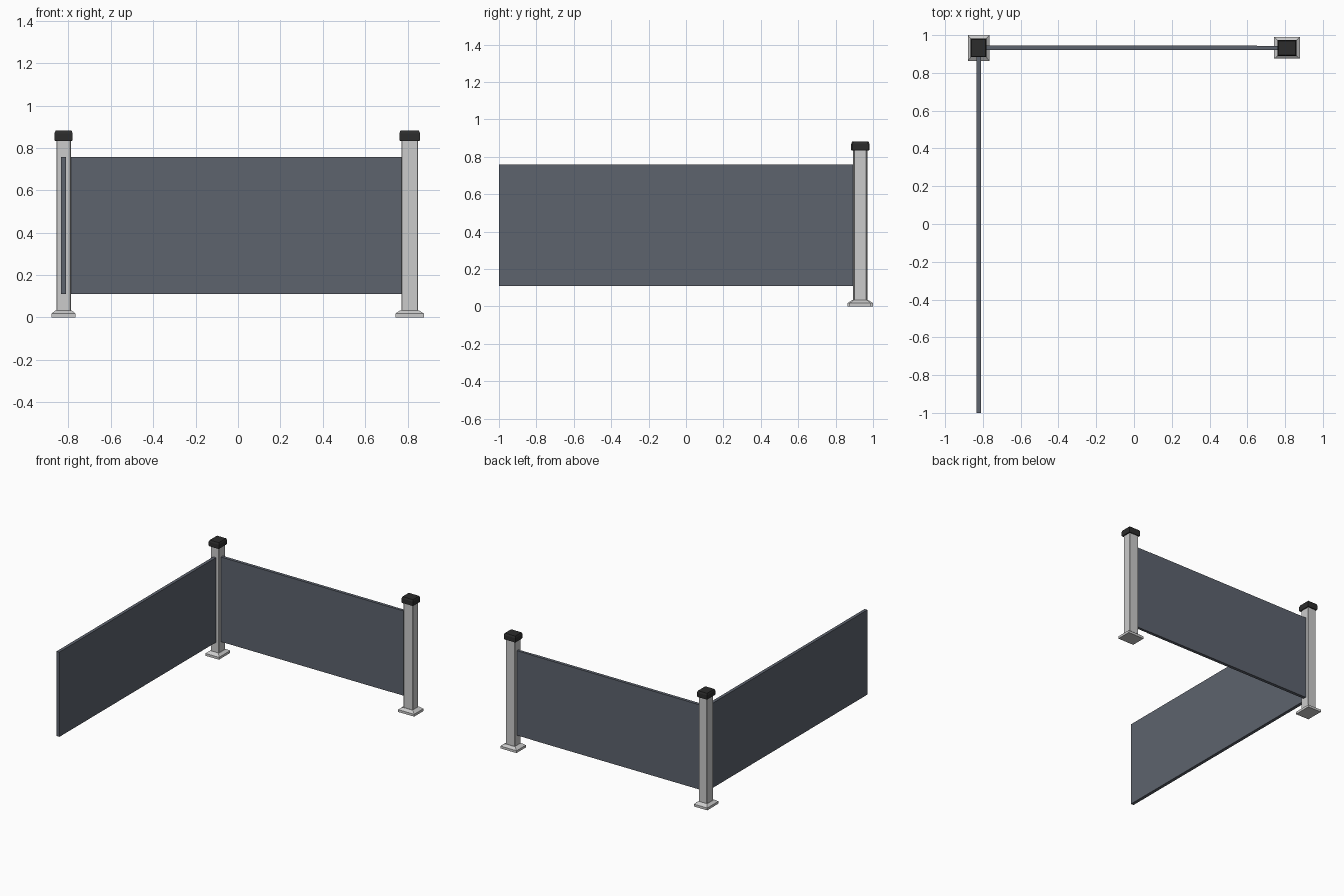
import bpy, bmesh

if "Cube" in bpy.data.objects:
    bpy.data.objects.remove(bpy.data.objects["Cube"])


def material(name, col):
    m = bpy.data.materials.new(name)
    m.diffuse_color = (*col, 1)
    m.use_nodes = True
    m.node_tree.nodes["Principled BSDF"].inputs["Base Color"].default_value = m.diffuse_color
    return m


slate = material("slate", (0.11, 0.125, 0.155))
black = material("black", (0.025, 0.025, 0.025))


def loft(name, loc, sections, mat=None):
    """Stack of rectangles (width x, depth y, height z), capped at both ends."""
    bm = bmesh.new()
    rings = []
    for w, d, z in sections:
        rings.append([bm.verts.new((sx * w / 2, sy * d / 2, z))
                      for sx, sy in ((-1, -1), (1, -1), (1, 1), (-1, 1))])
    bm.faces.new(rings[0][::-1])
    bm.faces.new(rings[-1])
    for a, b in zip(rings, rings[1:]):
        for i in range(4):
            j = (i + 1) % 4
            bm.faces.new((a[i], a[j], b[j], b[i]))
    me = bpy.data.meshes.new(name)
    bm.to_mesh(me)
    bm.free()
    ob = bpy.data.objects.new(name, me)
    ob.location = loc
    bpy.context.collection.objects.link(ob)
    if mat:
        me.materials.append(mat)
    return ob


def post(side, x, y, turned):
    def s(*secs):
        return [(d, w, z) if turned else (w, d, z) for w, d, z in secs]

    # square tube with softened corners
    shaft = loft(side + "_post", (x, y, 0), s((.068, .078, .01), (.068, .078, .85)))
    bev = shaft.modifiers.new("soft_corners", "BEVEL")
    bev.width = .003
    bev.segments = 1
    # flared foot
    loft(side + "_base", (x, y, 0),
         s((.114, .136, 0), (.114, .136, .018), (.074, .088, .034)))
    # chamfered cap
    loft(side + "_cap", (x, y, 0),
         s((.080, .092, .833), (.086, .098, .838), (.086, .098, .868), (.076, .088, .881)), black)


CX, CY, RX = -.823, .932, .81
post("corner", CX, CY, False)
post("end", RX, CY, True)


def panel(name, x0, x1, y0, y1):
    w, d = x1 - x0, y1 - y0
    loft(name, ((x0 + x1) / 2, (y0 + y1) / 2, 0), [(w, d, .11), (w, d, .758)], slate)


# fence panels, ends tucked into the posts
T = .012
panel("side_panel", CX - T, CX + T, -1, CY - .034)
panel("back_panel", CX + .03, .65, CY - T, CY + T)
panel("back_panel_end", .65, RX - .034, CY - T + .002, CY + T - .002)
